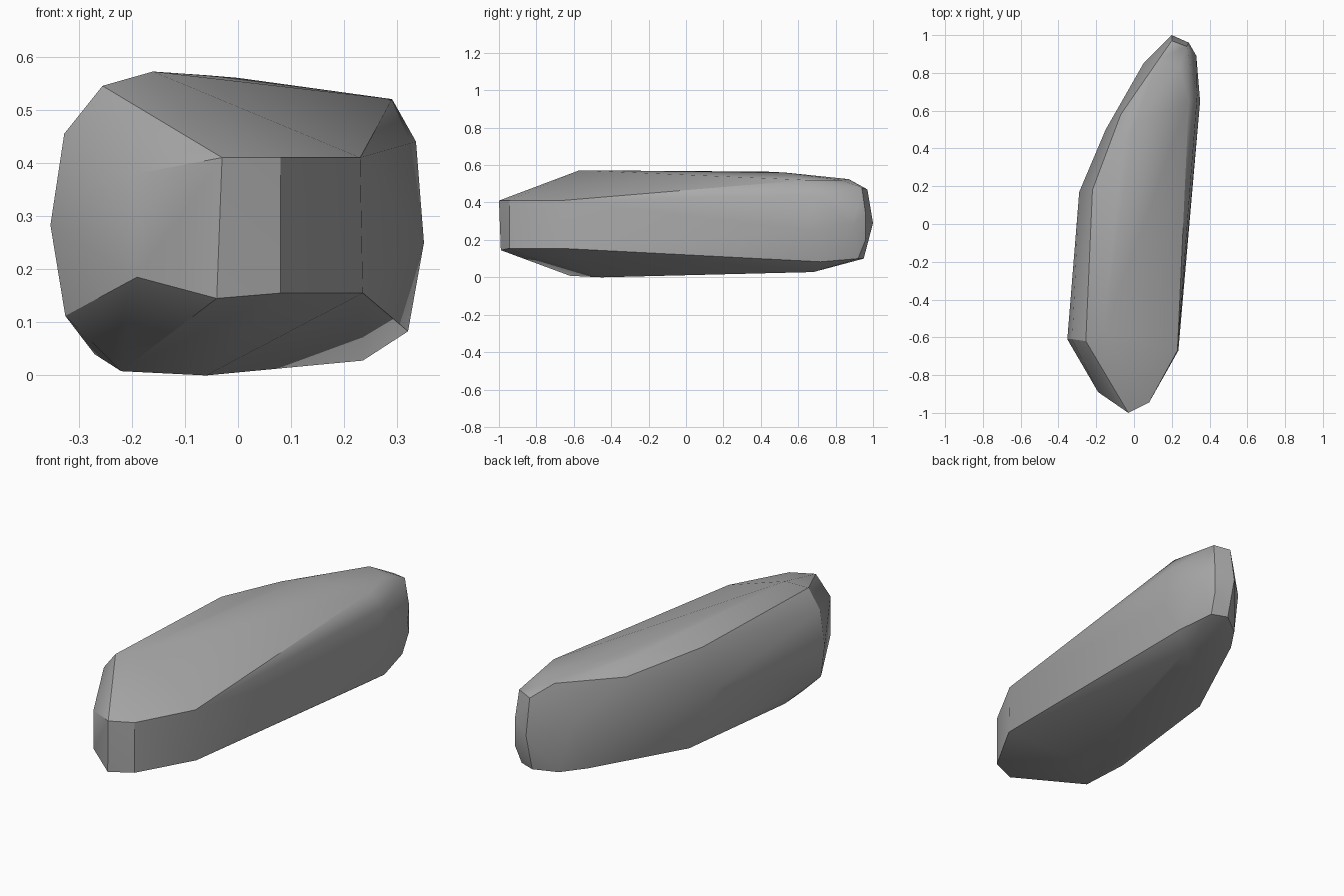
import bpy
import bmesh
import math

# Remove the default object only
default_object = bpy.data.objects.get("Cube")
if default_object:
    bpy.data.objects.remove(default_object, do_unlink=True)


def flat_material(name, colour):
    """Make a plain material that shows in the viewport and in a render."""
    material = bpy.data.materials.new(name)
    material.use_nodes = True
    material.diffuse_color = colour
    shader = material.node_tree.nodes["Principled BSDF"]
    shader.inputs["Base Color"].default_value = colour
    shader.inputs["Roughness"].default_value = 0.9
    return material


# Corners of the stone, grouped by facet, as (x, y, z)
blunt_nose = [
    (-.03, -1, .41), (-.04, -.99, .145), (.08, -.945, .41), (.08, -.945, .155),
    (-.19, -.89, .38), (-.19, -.89, .185),
]
right_wall = [
    (.23, -.67, .41), (.235, -.67, .155), (.29, .65, .52), (.32, .72, .083),
    (.35, .65, .25), (.335, .68, .44),
]
left_wall = [
    (-.353, -.61, .283), (-.327, -.61, .455), (-.325, -.62, .112),
    (-.29, .17, .345), (-.15, .5, .33), (.05, .85, .32),
]
top_face = [
    (-.255, -.62, .545), (-.16, -.57, .572), (-.22, .18, .54),
    (-.06, .43, .565), (0, .53, .56), (-.07, .58, .5), (.13, .87, .525),
    (.24, .83, .52),
]
under_face = [
    (-.27, -.41, .04), (-.22, -.62, .008), (-.06, -.45, 0), (-.2, .26, .05),
    (.02, .76, .08), (.235, .68, .028),
]
rounded_tail = [
    (.2, .97, .47), (.2, 1, .29), (.2, .95, .1), (.1, .88, .085),
    (.28, .94, .48), (.29, .96, .34), (.29, .96, .2), (.28, .92, .1),
    (.33, .89, .28),
]

# Wrap the corners in one closed, faceted surface
stone_mesh = bmesh.new()
for facet in (blunt_nose, right_wall, left_wall, top_face, under_face, rounded_tail):
    for corner in facet:
        stone_mesh.verts.new(corner)
hull = bmesh.ops.convex_hull(stone_mesh, input=stone_mesh.verts)
leftover = [item for item in set(hull["geom_interior"] + hull["geom_unused"])
            if isinstance(item, bmesh.types.BMVert)]
bmesh.ops.delete(stone_mesh, geom=leftover, context="VERTS")

# Merge the nearly coplanar triangles into broad planes
bmesh.ops.dissolve_limit(stone_mesh, angle_limit=math.radians(1),
                         verts=stone_mesh.verts, edges=stone_mesh.edges)
bmesh.ops.recalc_face_normals(stone_mesh, faces=stone_mesh.faces)

mesh_data = bpy.data.meshes.new("stone")
stone_mesh.to_mesh(mesh_data)
stone_mesh.free()
mesh_data.materials.append(flat_material("stone grey", (.4, .4, .4, 1)))

stone = bpy.data.objects.new("stone", mesh_data)
bpy.context.collection.objects.link(stone)

# Soften the gentle bends and keep the hard corners crisp
bpy.ops.object.select_all(action="DESELECT")
stone.select_set(True)
bpy.context.view_layer.objects.active = stone
bpy.ops.object.shade_smooth_by_angle(angle=math.radians(30))
